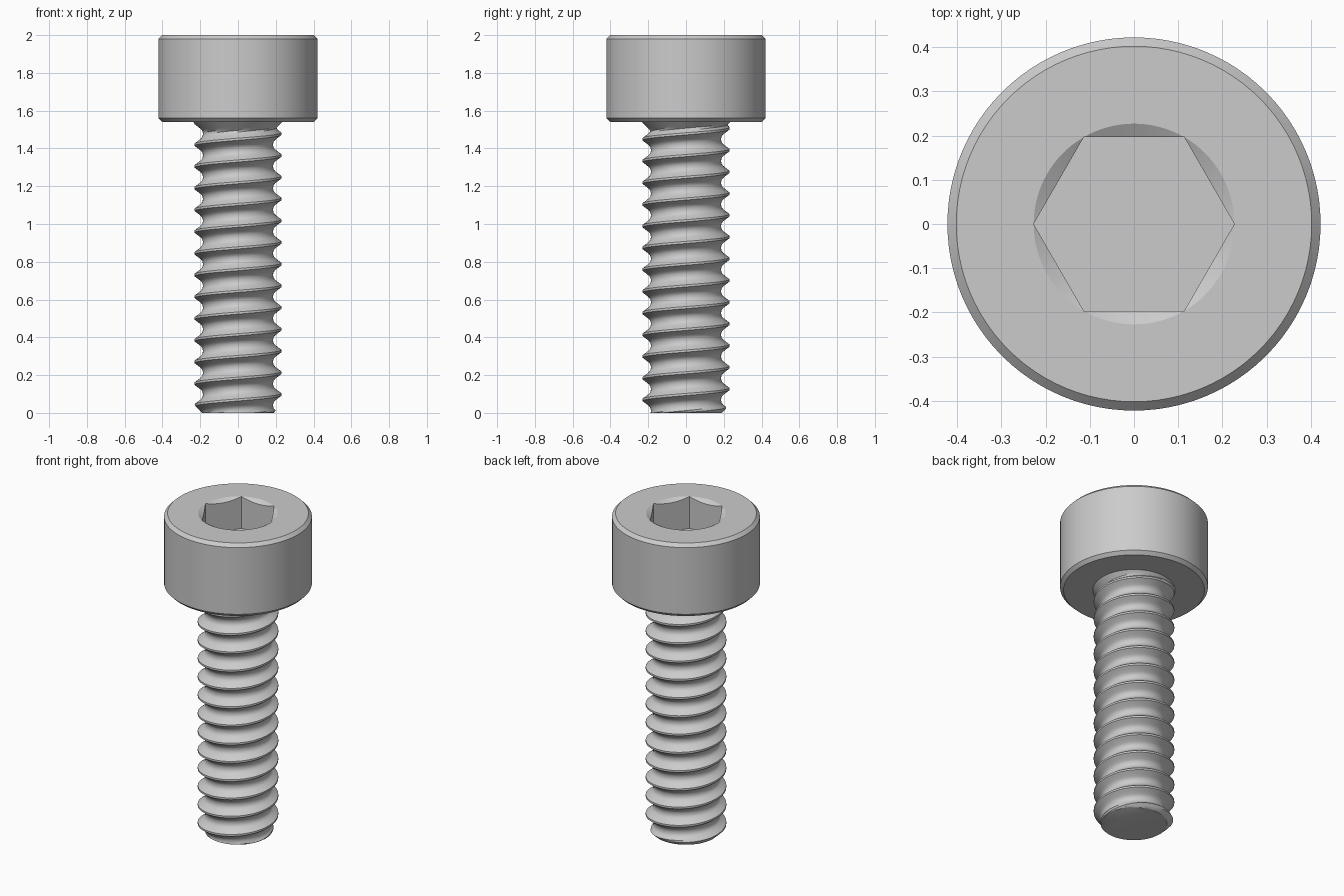
import bpy, bmesh
from math import pi, sin, cos, radians

if "Cube" in bpy.data.objects:
    bpy.data.objects.remove(bpy.data.objects["Cube"], do_unlink=True)

steel = bpy.data.materials.new("steel grey")
steel.use_nodes = True
grey = (0.6, 0.6, 0.6, 1)
steel.diffuse_color = grey
steel.node_tree.nodes["Principled BSDF"].inputs["Base Color"].default_value = grey


def make_object(name, bm):
    bmesh.ops.recalc_face_normals(bm, faces=bm.faces)
    mesh = bpy.data.meshes.new(name)
    bm.to_mesh(mesh)
    bm.free()
    mesh.materials.append(steel)
    obj = bpy.data.objects.new(name, mesh)
    bpy.context.collection.objects.link(obj)
    return obj


def select_only(obj):
    bpy.ops.object.select_all(action='DESELECT')
    obj.select_set(True)
    bpy.context.view_layer.objects.active = obj


def turned(name, profile, sides):
    """Closed solid of stacked rings from (radius, height) points."""
    bm = bmesh.new()
    rings = [[bm.verts.new((r * cos(2 * pi * i / sides), r * sin(2 * pi * i / sides), z))
              for i in range(sides)] for r, z in profile]
    for low, high in zip(rings, rings[1:]):
        for i in range(sides):
            j = (i + 1) % sides
            bm.faces.new((low[i], low[j], high[j], high[i]))
    bm.faces.new(rings[0])
    bm.faces.new(rings[-1])
    return make_object(name, bm)


# Head: chamfered cylinder with a hexagonal socket and a conical lead-in
TOP, UNDER = 2.0, 1.54
head = turned("head", [(0.402, UNDER), (0.422, UNDER + 0.02),
                       (0.422, TOP - 0.02), (0.402, TOP)], 96)
SOCKET = 0.227
hexagon = turned("socket_cutter", [(SOCKET, TOP - 0.2), (SOCKET, TOP + 0.1)], 6)
slope = 0.577
cone = turned("lead_in_cutter", [(0.05, TOP - (SOCKET - 0.05) * slope),
                                 (SOCKET + 0.001, TOP + 0.0006),
                                 (SOCKET + 0.001, TOP + 0.1)], 96)
for cutter in (hexagon, cone):
    cutter.hide_render = True
    select_only(head)
    cut = head.modifiers.new("cut", 'BOOLEAN')
    cut.operation = 'DIFFERENCE'
    cut.solver = 'EXACT'
    cut.object = cutter
    bpy.ops.object.modifier_apply(modifier=cut.name)
    bpy.data.objects.remove(cutter, do_unlink=True)

# Threaded shank: one tooth profile swept along a right-hand helix
PITCH, START, STEPS = 0.115, -0.0175, 72
half = [(0.05, 0.23), (0.16, 0.213), (0.26, 0.198), (0.33, 0.191), (0.41, 0.187)]
tooth = ([(-0.5, 0.186)] + [(-o, r) for o, r in reversed(half)] + half)
END = UNDER + 0.02


def shank_point(offset, radius, turn, step):
    angle = 2 * pi * step / STEPS
    z = START + PITCH * (turn + offset + step / STEPS)
    radius = min(radius, 0.19 + z)               # tip chamfer
    radius = max(radius, 0.235 - (UNDER - z))    # flare below the head
    if z <= 0:
        z, radius = 0, 0.188
    elif z >= END:
        z, radius = END, 0.24
    return radius * cos(angle), radius * sin(angle), z


bm = bmesh.new()
columns = [[bm.verts.new(shank_point(o, r, turn, s))
            for turn in range(-2, 16) for o, r in tooth] for s in range(STEPS + 1)]
for a, b in zip(columns, columns[1:]):
    for i in range(len(a) - 1):
        bm.faces.new((a[i], b[i], b[i + 1], a[i + 1]))
# The last column meets the first one turn higher
bmesh.ops.remove_doubles(bm, verts=bm.verts, dist=0.00005)
rim = [e for e in bm.edges if e.is_boundary and all(v.co.z < 0.00001 for v in e.verts)]
bmesh.ops.holes_fill(bm, edges=rim, sides=0)
shank = make_object("threaded_shank", bm)

for obj in (head, shank):
    select_only(obj)
    bpy.ops.object.shade_smooth_by_angle(angle=radians(28))
